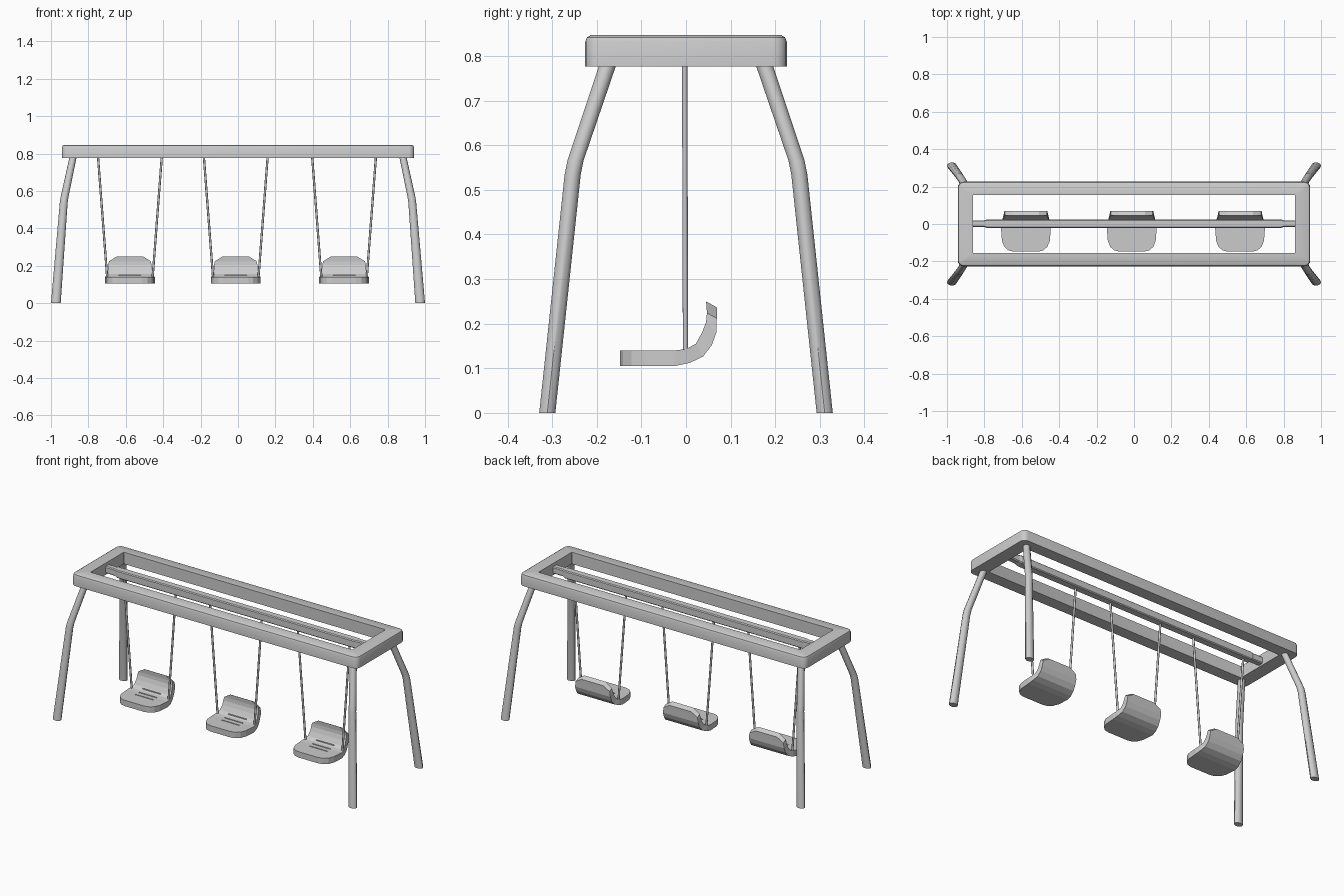
import bpy, bmesh
from math import cos, sin, pi
from mathutils import Vector

if "Cube" in bpy.data.objects:
    bpy.data.objects.remove(bpy.data.objects["Cube"])


def loft(name, rings, loop=False, smooth=None):
    """Skin a list of equal-length point rings; loop joins last to first, otherwise capped."""
    bm = bmesh.new()
    vs = [[bm.verts.new(p) for p in r] for r in rings]
    n = len(vs[0])
    pairs = list(zip(vs, vs[1:])) + ([(vs[-1], vs[0])] if loop else [])
    for a, b in pairs:
        for i in range(n):
            j = (i + 1) % n
            bm.faces.new((a[i], a[j], b[j], b[i]))
    if not loop:
        bm.faces.new(vs[0])
        bm.faces.new(vs[-1])
    bmesh.ops.recalc_face_normals(bm, faces=bm.faces[:])
    me = bpy.data.meshes.new(name)
    bm.to_mesh(me)
    bm.free()
    ob = bpy.data.objects.new(name, me)
    bpy.context.collection.objects.link(ob)
    if smooth:
        bpy.ops.object.select_all(action='DESELECT')
        ob.select_set(True)
        bpy.context.view_layer.objects.active = ob
        bpy.ops.object.shade_smooth_by_angle(angle=smooth)
    return ob


def round_rect(hx, hy, r, z, seg=4):
    pts = []
    for q, (sx, sy) in enumerate([(1, 1), (-1, 1), (-1, -1), (1, -1)]):
        for k in range(seg + 1):
            a = (q + k / seg) * pi / 2
            pts.append((sx * (hx - r) + r * cos(a), sy * (hy - r) + r * sin(a), z))
    return pts


def oval(c, rx, ry, n=10):
    return [(c[0] + rx * cos(2 * pi * i / n), c[1] + ry * sin(2 * pi * i / n), c[2]) for i in range(n)]


# top frame with eased upper edge
loft("top_frame", [round_rect(0.942, 0.226, 0.03, 0.777),
                   round_rect(0.942, 0.226, 0.03, 0.832),
                   round_rect(0.938, 0.222, 0.026, 0.842),
                   round_rect(0.929, 0.213, 0.02, 0.847),
                   round_rect(0.862, 0.156, 0.003, 0.847),
                   round_rect(0.862, 0.156, 0.003, 0.777)], loop=True, smooth=0.6)

# centre beam with narrower ends


def beam_ring(x, w, lo, hi):
    c = 0.005
    return [(x, y + 0.002, z) for y, z in
            [(-w, lo + c), (-w + c, lo), (w - c, lo), (w, lo + c),
             (w, hi - c), (w - c, hi), (-w + c, hi), (-w, hi - c)]]


loft("centre_beam", [beam_ring(x, w, lo, 0.827) for x, w, lo in
                     [(-0.87, 0.018, 0.787), (-0.8, 0.018, 0.785), (-0.785, 0.023, 0.78),
                      (0.785, 0.023, 0.78), (0.8, 0.018, 0.785), (0.87, 0.018, 0.787)]])

# four splayed, bent legs
for sx, side in ((-1, "left"), (1, "right")):
    for sy, end in ((-1, "front"), (1, "back")):
        path = [((0.974, 0.311, 0), 0.026, 0.019),
                ((0.932, 0.254, 0.535), 0.021, 0.019),
                ((0.928, 0.248, 0.565), 0.021, 0.019),
                ((0.880, 0.172, 0.79), 0.019, 0.020)]
        loft(f"{end}_{side}_leg",
             [oval((sx * x, sy * y, z), rx, ry) for (x, y, z), rx, ry in path], smooth=0.7)

# seat profile: upper (y, z), lower (y, z), half width
STATIONS = [((-0.148, 0.140), (-0.148, 0.105), 0.065),
            ((-0.141, 0.140), (-0.141, 0.105), 0.093),
            ((-0.122, 0.140), (-0.122, 0.105), 0.115),
            ((-0.090, 0.140), (-0.090, 0.105), 0.128),
            ((-0.025, 0.140), (-0.025, 0.105), 0.133),
            ((0.000, 0.143), (0.008, 0.112), 0.130),
            ((0.022, 0.155), (0.038, 0.126), 0.122),
            ((0.036, 0.180), (0.058, 0.152), 0.117),
            ((0.045, 0.204), (0.068, 0.180), 0.116),
            ((0.047, 0.224), (0.069, 0.212), 0.112),
            ((0.045, 0.250), (0.070, 0.236), 0.070)]


def slot(x, y, z):
    return [[(x + dx, y + dy, z + dz) for dy, dz in
             [(-0.003, -0.006), (0.003, -0.006), (0.003, 0.03), (-0.003, 0.03)]]
            for dx in (-0.06, 0.06)]


for cx, tag in ((-0.578, "left"), (-0.012, "middle"), (0.567, "right")):
    # moulded seat with upturned back
    seat = loft(f"{tag}_seat",
                [[(cx - w, *u), (cx + w, *u), (cx + w, *l), (cx - w, *l)] for u, l, w in STATIONS])
    # shallow drainage grooves
    for y, z in ((-0.055, 0.14), (-0.022, 0.14), (0.012, 0.15)):
        cutter = loft("groove_cutter", slot(cx, y, z))
        cutter.hide_render = True
        cutter.hide_set(True)
        mod = seat.modifiers.new("groove", 'BOOLEAN')
        mod.operation = 'DIFFERENCE'
        mod.solver = 'EXACT'
        mod.object = cutter
    # hanging ropes
    for s, side in ((-1, "left"), (1, "right")):
        loft(f"{tag}_swing_{side}_rope",
             [oval((cx + s * 0.121, -0.001, 0.13), 0.006, 0.006, 8),
              oval((cx + s * 0.171, -0.003, 0.79), 0.006, 0.006, 8)], smooth=0.9)
